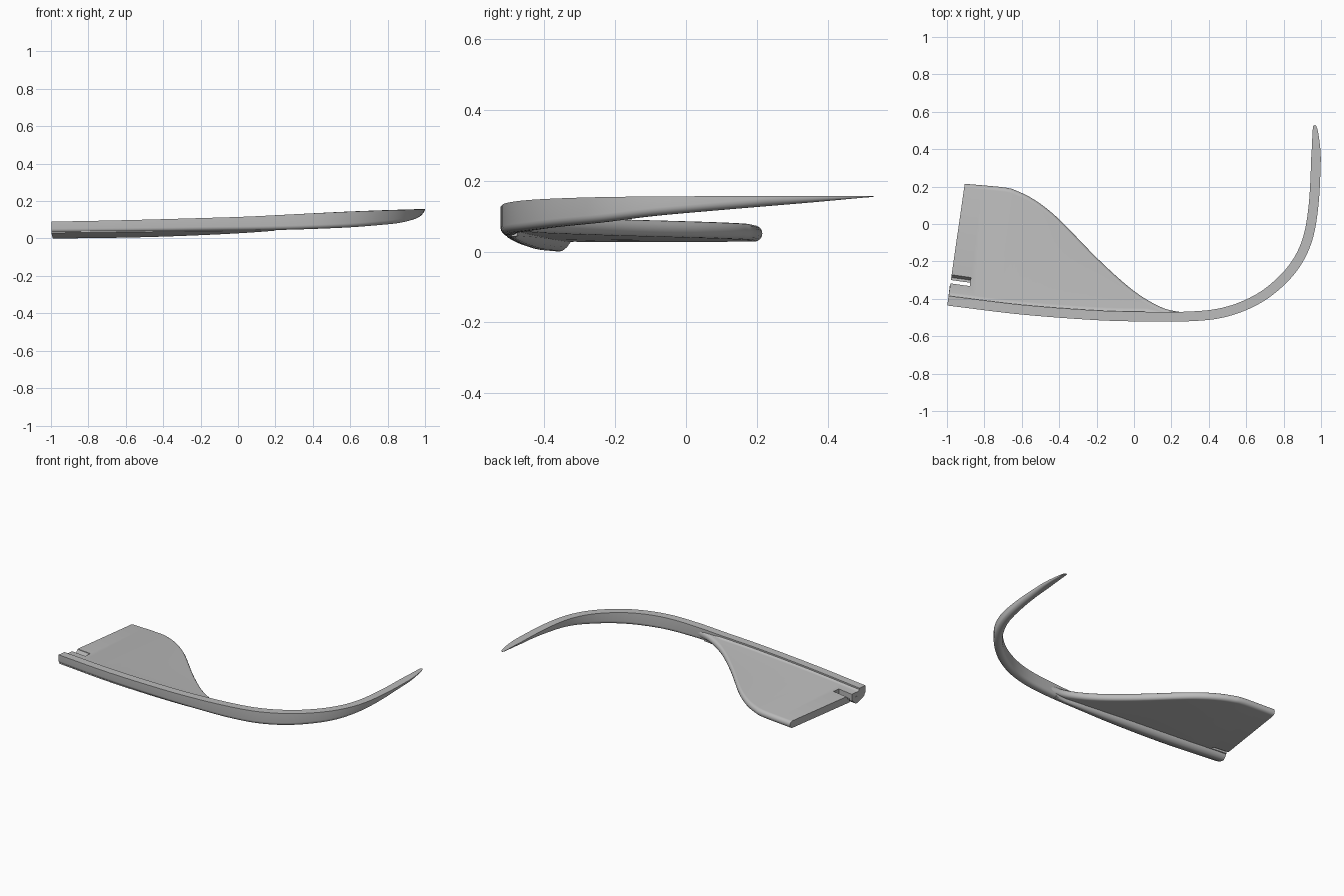
import bpy, bmesh, math
from mathutils import Vector

cube = bpy.data.objects.get("Cube")
if cube:
    bpy.data.objects.remove(cube)

grey = bpy.data.materials.new("plain grey")
grey.use_nodes = True
colour = (0.5, 0.5, 0.5, 1)
grey.diffuse_color = colour
grey.node_tree.nodes["Principled BSDF"].inputs["Base Color"].default_value = colour


def loft(name, rings):
    """Skin a list of equal closed rings and cap both ends."""
    bm = bmesh.new()
    rows = [[bm.verts.new(p) for p in ring] for ring in rings]
    count = len(rows[0])
    for a, b in zip(rows, rows[1:]):
        for i in range(count):
            j = (i + 1) % count
            bm.faces.new((a[i], a[j], b[j], b[i]))
    bm.faces.new(rows[0])
    bm.faces.new(rows[-1])
    bmesh.ops.recalc_face_normals(bm, faces=bm.faces)
    mesh = bpy.data.meshes.new(name)
    bm.to_mesh(mesh)
    bm.free()
    mesh.materials.append(grey)
    obj = bpy.data.objects.new(name, mesh)
    bpy.context.collection.objects.link(obj)
    return obj


def smooth_rows(rows, steps):
    """Catmull-Rom interpolation through rows of numbers."""
    pts = [Vector(r) for r in rows]
    pts = [pts[0] * 2 - pts[1]] + pts + [pts[-1] * 2 - pts[-2]]
    out = []
    for a, b, c, d in zip(pts, pts[1:], pts[2:], pts[3:]):
        for k in range(steps):
            t = k / steps
            out.append(b + (c - a) * (t / 2)
                       + (a * 2 - b * 5 + c * 4 - d) * (t * t / 2)
                       + (b * 3 - a - c * 3 + d) * (t ** 3 / 2))
    return out + [pts[-2]]


def shade(obj, degrees):
    bpy.ops.object.select_all(action="DESELECT")
    obj.select_set(True)
    bpy.context.view_layer.objects.active = obj
    bpy.ops.object.shade_smooth_by_angle(angle=math.radians(degrees))


# Rail centre line: x, y, top, bottom
path = [Vector(r) for r in smooth_rows([
    (-.995, -.41, .09, .03), (-.6, -.458, .098, .034), (-.2, -.488, .109, .04),
    (.05, -.495, .117, .043), (.27, -.495, .128, .047), (.45, -.479, .137, .053),
    (.6, -.432, .144, .06), (.73, -.355, .149, .07), (.85, -.235, .153, .082),
    (.925, -.09, .155, .1), (.96, .1, .156, .117), (.973, .35, .157, .138),
    (.97, .48, .157, .15), (.965, .528, .157, .154)], 6)]


def inward(i):
    a, b = path[max(i - 1, 0)], path[min(i + 1, len(path) - 1)]
    return Vector((a.y - b.y, b.x - a.x)).normalized()


# Curved rail with flat top and rounded underside
rings = []
for i, (x, y, top, bottom) in enumerate(path):
    half = min(.026, .005 + .5 * math.sqrt(max(.528 - y, 0)) * .1)
    r = min(.022, half * .85, (top - bottom) * .8)
    section = [(-half, top), (half, top)]
    for k in range(6):
        a = k / 5 * math.pi / 2
        section.append((half - r + r * math.cos(a), bottom + r - r * math.sin(a)))
    section += [(-u, z) for u, z in reversed(section[2:])]
    n = inward(i)
    rings.append([(x + n.x * u, y + n.y * u, z) for u, z in section])
shade(loft("curved_rail", rings), 40)

# Ridge under the rail, fading out along its length
ridge = [(-.02, 0), (0, .4), (.02, .72), (.043, .97), (.052, 1), (.062, .95),
         (.075, .6), (.088, 0)]
rings = []
for i, (x, y, top, bottom) in enumerate(path):
    if x < .22:
        fade = 1 - max(0, (x + 1) / 1.25) ** 3
        width, n = max(.25, fade), inward(i)
        section = [(u * width, bottom - .03 * fade * d) for u, d in ridge]
        section += [(.088 * width, bottom + .015), (-.02 * width, bottom + .015)]
        rings.append([(x + n.x * u, y + n.y * u, z) for u, z in section])
shade(loft("under_ridge", rings), 40)


def rail_at(x):
    for a, b in zip(path, path[1:]):
        if a.x <= x <= b.x:
            return a.lerp(b, (x - a.x) / (b.x - a.x))
    return path[0]


# Panel: back edge x, y and the rail x it is joined to
edge = smooth_rows([
    (-.905, .215, -.995), (-.69, .195, -.78), (-.62, .174, -.7), (-.55, .14, -.62),
    (-.47, .085, -.53), (-.38, .005, -.43), (-.2, -.18, -.22), (-.05, -.318, -.06),
    (.05, -.393, .05), (.15, -.447, .15), (.22, -.466, .22), (.29, -.475, .29)], 5)
rings = []
for bx, by, fx in edge:
    front = rail_at(fx)
    start, end = Vector((front.x, front.y)), Vector((bx, by))
    length = (end - start).length
    along = (end - start) / length

    def top_at(x):
        return rail_at(x).z - .018

    h = .046
    r = min(h / 2, length * .45)
    # Small fillet against the rail, then flat top, round edge, flat base
    section = [(0, .01), (min(.027, length * .3), .008), (min(.034, length * .4), .002),
               (min(.045, length * .5), 0)]
    for k in range(9):
        a = math.pi / 2 - k / 8 * math.pi
        section.append((length - r + r * math.cos(a), h / 2 * (math.sin(a) - 1)))
    section.append((0, -h))
    ring = []
    for u, dz in section:
        p = start + along * u
        ring.append((p.x, p.y, top_at(p.x) + dz))
    rings.append(ring)
panel = loft("flat_panel", rings)

# Stepped slot cut into the end of the panel
profile = [(0, -.02), (0, .12), (.046, .12), (.046, .07), (.032, .05),
           (.018, .05), (.018, -.02)]
cutter = loft("slot_cutter", [
    [(x + v * .14, y + v, z) for v, z in profile]
    for x, y in ((-1.03, -.311), (-.878, -.332))])
cutter.hide_render = True
cut = panel.modifiers.new("slot", "BOOLEAN")
cut.operation = "DIFFERENCE"
cut.solver = "EXACT"
cut.object = cutter
bpy.context.view_layer.objects.active = panel
bpy.ops.object.modifier_apply(modifier=cut.name)
bpy.data.objects.remove(cutter)
shade(panel, 35)
